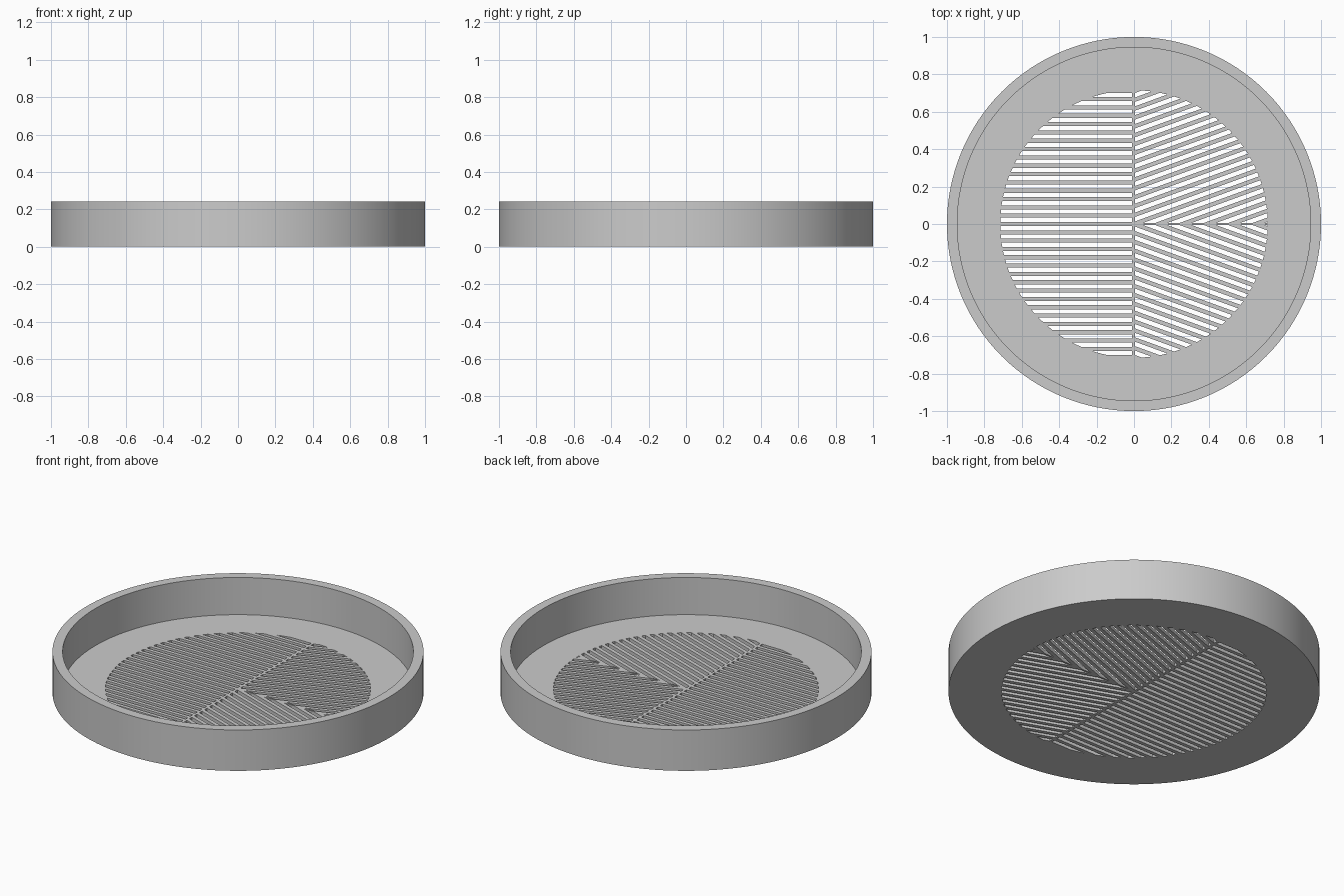
import bpy, bmesh, math
from mathutils import Vector

if "Cube" in bpy.data.objects:
    bpy.data.objects.remove(bpy.data.objects["Cube"])

R, R_IN, H, FLOOR = 1.0, 0.945, 0.243, 0.022
R_GRILLE, PITCH, SLOT = 0.715, 0.0445, 0.0225
SEGMENTS = 128

grey = bpy.data.materials.new("light grey")
grey.diffuse_color = (0.6, 0.6, 0.6, 1)
grey.use_nodes = True
grey.node_tree.nodes["Principled BSDF"].inputs["Base Color"].default_value = grey.diffuse_color


def make_object(name, bm):
    bmesh.ops.recalc_face_normals(bm, faces=bm.faces)
    mesh = bpy.data.meshes.new(name)
    bm.to_mesh(mesh)
    bm.free()
    mesh.materials.append(grey)
    obj = bpy.data.objects.new(name, mesh)
    bpy.context.collection.objects.link(obj)
    return obj


def clip(poly, normal, limit):
    """Keep the part of a convex outline where point . normal <= limit."""
    out = []
    for i, b in enumerate(poly):
        a = poly[i - 1]
        da, db = a.dot(normal) - limit, b.dot(normal) - limit
        if da * db < 0:
            out.append(a.lerp(b, da / (da - db)))
        if db <= 0:
            out.append(b)
    return out


def prism(bm, poly, z0, z1):
    low = [bm.verts.new((p.x, p.y, z0)) for p in poly]
    top = [bm.verts.new((p.x, p.y, z1)) for p in poly]
    bm.faces.new(low[::-1])
    bm.faces.new(top)
    for i in range(len(poly)):
        bm.faces.new((low[i - 1], low[i], top[i], top[i - 1]))


def circle(radius):
    return [Vector((radius * math.cos(2 * math.pi * i / SEGMENTS),
                    radius * math.sin(2 * math.pi * i / SEGMENTS))) for i in range(SEGMENTS)]


# Dish: a revolved closed profile, solid floor and upright rim
bm = bmesh.new()
rings = [[bm.verts.new((p.x, p.y, z)) for p in circle(r)]
         for r, z in ((R, 0), (R, H), (R_IN, H), (R_IN, FLOOR))]
for lower, upper in zip(rings, rings[1:]):
    for i in range(SEGMENTS):
        bm.faces.new((lower[i - 1], lower[i], upper[i], upper[i - 1]))
bm.faces.new(rings[0])
bm.faces.new(rings[-1])
dish = make_object("dish", bm)

# Slot cutters: parallel slots on the left half, slanted ones in the right quarters
bm = bmesh.new()
SECTORS = (
    (0, 0.5, [((1, 0), -0.01)]),
    (20, 0.5, [((-1, 0), -0.005), ((0, -1), -0.005)]),
    (-20, 0.5, [((-1, 0), -0.005), ((0, 1), -0.005)]),
)
for angle, phase, limits in SECTORS:
    sector = circle(R_GRILLE)
    for normal, limit in limits:
        sector = clip(sector, Vector(normal), limit)
    a = math.radians(angle)
    across = Vector((-math.sin(a), math.cos(a)))
    for k in range(-17, 17):
        centre = (k + phase) * PITCH
        slot = clip(sector, across, centre + SLOT / 2)
        slot = clip(slot, -across, SLOT / 2 - centre)
        if len(slot) > 2:
            prism(bm, slot, -0.1, 0.1)
cutter = make_object("slot_cutter", bm)
cutter.hide_render = True
cutter.hide_set(True)

# Cut the drain slots through the floor
cut = dish.modifiers.new("slots", 'BOOLEAN')
cut.operation = 'DIFFERENCE'
cut.solver = 'EXACT'
cut.object = cutter
bpy.context.view_layer.objects.active = dish
dish.select_set(True)
bpy.ops.object.modifier_apply(modifier=cut.name)
bpy.data.objects.remove(cutter)
bpy.ops.object.shade_smooth_by_angle(angle=math.radians(30))
